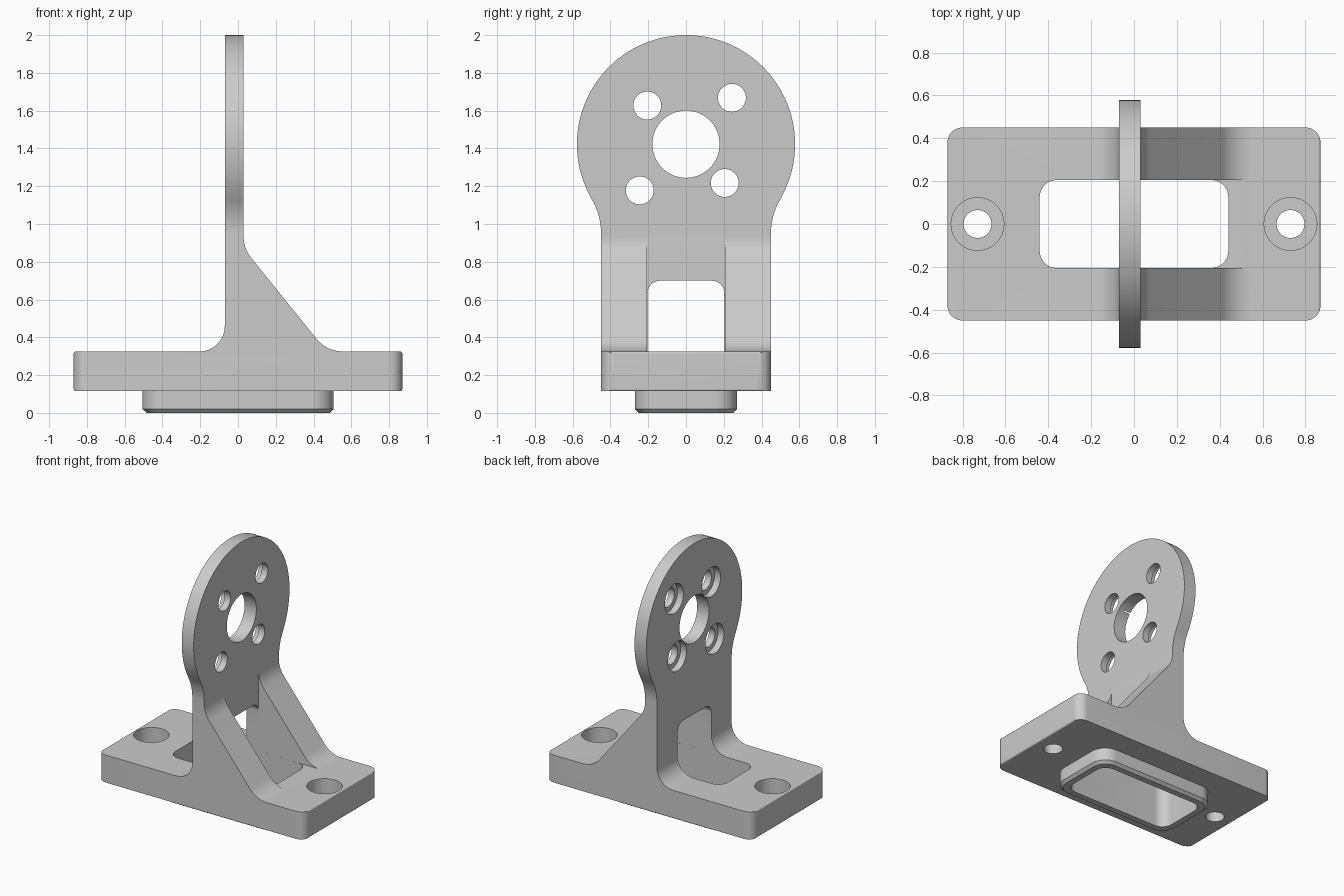
import bpy, bmesh
from math import sin, cos, pi, atan2, tan, radians, hypot
from mathutils import Vector

if "Cube" in bpy.data.objects:
    bpy.data.objects.remove(bpy.data.objects["Cube"])


def arc(cx, cy, r, a0, a1, n=12):
    return [(cx + r * cos(a0 + (a1 - a0) * i / n), cy + r * sin(a0 + (a1 - a0) * i / n)) for i in range(n + 1)]


def circle(cx, cy, r, n=64):
    return arc(cx, cy, r, 0, 2 * pi, n)[:-1]


def rounded(corners):
    """Closed outline from (u, v, radius) corners."""
    out = []
    for i, (u, v, r) in enumerate(corners):
        p = Vector((u, v))
        if r == 0:
            out.append((u, v))
            continue
        da = (Vector(corners[i - 1][:2]) - p).normalized()
        db = (Vector(corners[(i + 1) % len(corners)][:2]) - p).normalized()
        half = da.angle(db) / 2
        c = p + (da + db).normalized() * (r / sin(half))
        s, e = p + da * (r / tan(half)) - c, p + db * (r / tan(half)) - c
        a0 = atan2(s.y, s.x)
        turn = (atan2(e.y, e.x) - a0 + pi) % (2 * pi) - pi
        out += arc(c.x, c.y, r, a0, a0 + turn)
    return out


def rect(u0, u1, v0, v1, r=0):
    return rounded([(u0, v0, r), (u1, v0, r), (u1, v1, r), (u0, v1, r)])


def prism(name, pts, axis, lo, hi, chamfer=0):
    """Extrude a 2D outline along an axis; optionally chamfer the low cap."""
    place = {'X': lambda u, v, w: (w, u, v), 'Y': lambda u, v, w: (u, w, v), 'Z': lambda u, v, w: (u, v, w)}[axis]
    bm = bmesh.new()
    a = [bm.verts.new(place(u, v, lo)) for u, v in pts]
    b = [bm.verts.new(place(u, v, hi)) for u, v in pts]
    cap = bm.faces.new(a)
    bm.faces.new(b)
    for i in range(len(pts)):
        j = (i + 1) % len(pts)
        bm.faces.new((a[i], a[j], b[j], b[i]))
    bmesh.ops.recalc_face_normals(bm, faces=bm.faces[:])
    if chamfer:
        bmesh.ops.bevel(bm, geom=list(cap.edges), offset=chamfer, segments=1, affect='EDGES')
    me = bpy.data.meshes.new(name)
    bm.to_mesh(me)
    bm.free()
    ob = bpy.data.objects.new(name, me)
    bpy.context.collection.objects.link(ob)
    return ob


def combine(ob, tool, op='DIFFERENCE'):
    """Apply a boolean and remove the tool object."""
    m = ob.modifiers.new(op, 'BOOLEAN')
    m.operation, m.object, m.solver = op, tool, 'EXACT'
    bpy.context.view_layer.update()
    dg = bpy.context.evaluated_depsgraph_get()
    me = bpy.data.meshes.new_from_object(ob.evaluated_get(dg))
    ob.modifiers.clear()
    ob.data = me
    bpy.data.objects.remove(tool)


HZ, HR = 1.4225, 0.5775      # head centre height and radius

# Side silhouette: base, upright and sloped ribs with fillets
bracket = prism("bracket", rounded([
    (-0.87, 0.115, 0.012), (0.87, 0.115, 0.012), (0.87, 0.325, 0.012),
    (0.47, 0.325, 0.18), (0.03, 0.87, 0.18), (0.03, 2.1, 0),
    (-0.07, 2.1, 0), (-0.07, 0.325, 0.135), (-0.87, 0.325, 0.012)]), 'Y', -0.65, 0.65)

# End silhouette: straight post blending into the round head
neck_r, neck_z = 0.35, 0.9515
dy, dz = 0.45 + neck_r, neck_z - HZ
a_head = atan2(dz, dy)
neck = arc(0.45 + neck_r, neck_z, neck_r, pi, pi + a_head, 16)
head = arc(0, HZ, HR, a_head, pi - a_head, 96)[1:-1]
end = [(0.45, 0.0)] + neck + head + [(-u, v) for u, v in reversed(neck)] + [(-0.45, 0.0)]
combine(bracket, prism("end_tool", end, 'X', -1.2, 1.2), 'INTERSECT')

# Plan silhouette: rounds only the four base corners
q = [(1.1, 0.38)] + arc(0.80, 0.38, 0.07, 0, pi / 2) + [(0.80, 0.8)]
mx = [(-u, v) for u, v in reversed(q)]
plan = q + mx + [(-u, -v) for u, v in q] + [(u, -v) for u, v in reversed(q)]
combine(bracket, prism("plan_tool", plan, 'Z', 0, 2.3), 'INTERSECT')

# Locating boss under the base
combine(bracket, prism("boss", rect(-0.505, 0.505, -0.27, 0.27, 0.12), 'Z', 0, 0.2, 0.02), 'UNION')

# Pocket through the base, window in the upright, gap between the ribs
combine(bracket, prism("pocket", rect(-0.44, 0.44, -0.205, 0.205, 0.08), 'Z', -0.1, 0.5))
combine(bracket, prism("window", rect(-0.2048, 0.2048, 0.2, 0.70, 0.07), 'X', -0.3, 0.2))
combine(bracket, prism("rib_gap", rect(-0.2052, 0.2052, 0.326, 1.0), 'X', 0.0305, 0.7))

# Counterbored mounting holes in the base
for x in (-0.73, 0.73):
    combine(bracket, prism("base_hole", circle(x, 0, 0.065, 40), 'Z', 0, 0.5))
    combine(bracket, prism("base_bore", circle(x, 0, 0.123, 48), 'Z', 0.195, 0.5))

# Shaft hole and four counterbored screw holes in the head
combine(bracket, prism("shaft_hole", circle(0, HZ, 0.178), 'X', -0.5, 0.5))
for y, z in ((-0.205, 1.627), (0.243, 1.668), (-0.245, 1.178), (0.205, 1.217)):
    combine(bracket, prism("head_hole", circle(y, z, 0.074, 40), 'X', -0.5, 0.5))
    combine(bracket, prism("head_bore", circle(y, z, 0.112, 48), 'X', -0.5, -0.02))

bpy.ops.object.select_all(action='DESELECT')
bpy.context.view_layer.objects.active = bracket
bracket.select_set(True)
bpy.ops.object.shade_smooth_by_angle(angle=radians(25))
